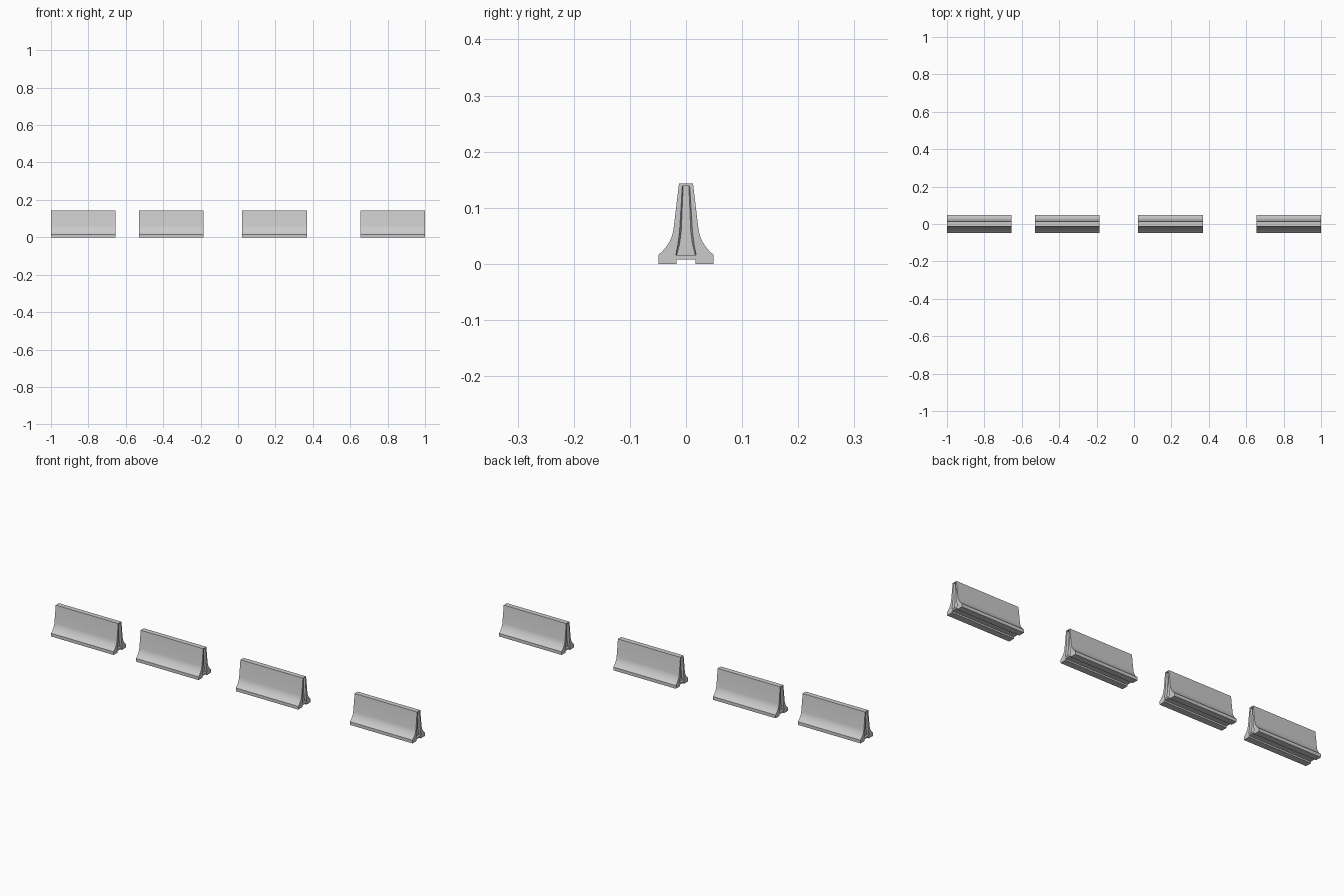
import bpy, bmesh, math

if "Cube" in bpy.data.objects:
    bpy.data.objects.remove(bpy.data.objects["Cube"])

LENGTH = 0.346
DEPTH = 0.01            # depth of the keyway at each end
CENTRES = [-0.827, -0.357, 0.195, 0.827]

# half outlines (y, z), mirrored in y
BODY = [(0.017, 0.008), (0.017, 0), (0.049, 0), (0.049, 0.016), (0.041, 0.0235),
        (0.034, 0.032), (0.0285, 0.041), (0.0245, 0.051), (0.0225, 0.060),
        (0.0125, 0.143)]
KEY_RIM = [(0.018, 0.016), (0.0145, 0.035), (0.0115, 0.058), (0.0065, 0.139)]
KEY_FLOOR = [(0.0165, 0.016), (0.0115, 0.035), (0.0085, 0.058), (0.005, 0.139)]


def ring(bm, half, x):
    """Closed loop of vertices from a mirrored half outline."""
    pts = half + [(-y, z) for y, z in reversed(half)]
    return [bm.verts.new((x, y, z)) for y, z in pts]


def skin(bm, a, b):
    """Quads joining two loops of equal length."""
    n = len(a)
    for i in range(n):
        j = (i + 1) % n
        bm.faces.new((a[i], a[j], b[j], b[i]))


def loop_edges(bm, loop):
    return [bm.edges.get((loop[i - 1], loop[i])) for i in range(len(loop))]


# Barrier section: extruded profile with a recessed keyway in both ends
bm = bmesh.new()
ends = {s: ring(bm, BODY, s * LENGTH / 2) for s in (-1, 1)}
skin(bm, ends[-1], ends[1])
for s, outer in ends.items():
    rim = ring(bm, KEY_RIM, s * LENGTH / 2)
    floor = ring(bm, KEY_FLOOR, s * (LENGTH / 2 - DEPTH))
    skin(bm, rim, floor)
    bm.faces.new(floor)
    bmesh.ops.triangle_fill(bm, use_beauty=True, use_dissolve=False,
                            edges=loop_edges(bm, outer) + loop_edges(bm, rim))
bmesh.ops.recalc_face_normals(bm, faces=bm.faces[:])
mesh = bpy.data.meshes.new("barrier_section")
bm.to_mesh(mesh)
bm.free()

# Row of four sections, unevenly spaced
for i, x in enumerate(CENTRES):
    ob = bpy.data.objects.new(f"barrier_section_{i + 1}", mesh.copy())
    ob.location.x = x
    bpy.context.collection.objects.link(ob)
    ob.select_set(True)
    bpy.context.view_layer.objects.active = ob
bpy.ops.object.shade_smooth_by_angle(angle=math.radians(25))
